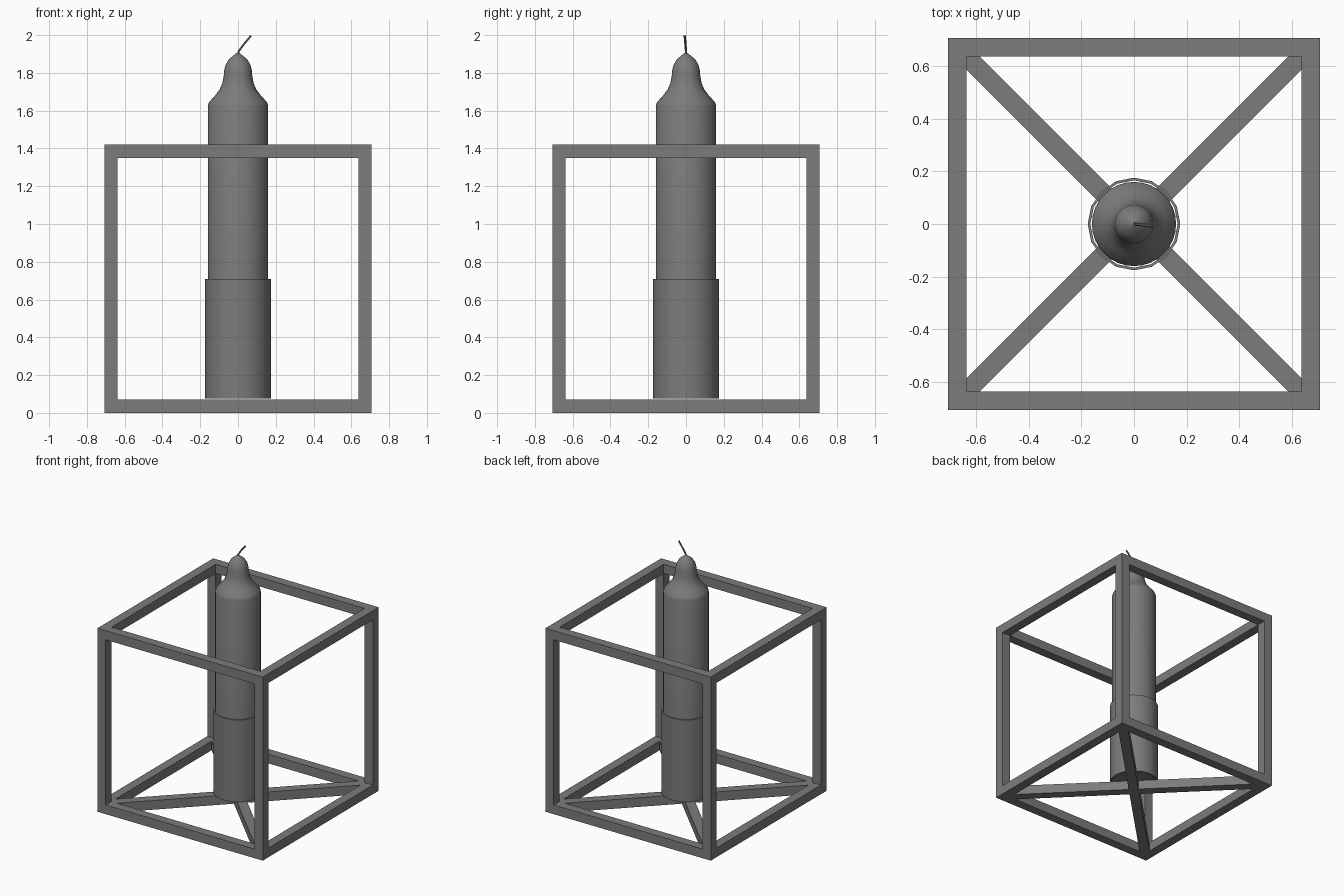
import bpy, bmesh, math
from mathutils import Matrix, Vector

cube = bpy.data.objects.get("Cube")
if cube:
    bpy.data.objects.remove(cube, do_unlink=True)

grey = bpy.data.materials.new("dark grey")
grey.use_nodes = True
colour = (0.2, 0.2, 0.2, 1)
grey.diffuse_color = colour
grey.node_tree.nodes["Principled BSDF"].inputs["Base Color"].default_value = colour

OUT, BAR = 0.708, 0.071      # half width and bar thickness of the frame
INN = OUT - BAR
TOP = 2 * OUT + 0.004


def finish(name, bm, smooth=None):
    bmesh.ops.recalc_face_normals(bm, faces=bm.faces)
    mesh = bpy.data.meshes.new(name)
    bm.to_mesh(mesh)
    bm.free()
    mesh.materials.append(grey)
    ob = bpy.data.objects.new(name, mesh)
    bpy.context.collection.objects.link(ob)
    if smooth:
        bpy.ops.object.select_all(action='DESELECT')
        ob.select_set(True)
        bpy.context.view_layer.objects.active = ob
        bpy.ops.object.shade_smooth_by_angle(angle=math.radians(smooth))
    return ob


def prism(bm, points, z0, z1):
    face = bm.faces.new([bm.verts.new((x, y, z0)) for x, y in points])
    made = bmesh.ops.extrude_face_region(bm, geom=[face], use_keep_orig=True)
    top = [g for g in made["geom"] if isinstance(g, bmesh.types.BMVert)]
    bmesh.ops.translate(bm, verts=top, vec=(0, 0, z1 - z0))


def lathe(name, profile, sides, smooth, closed=False):
    bm = bmesh.new()
    verts = [bm.verts.new((r, 0, z)) for r, z in profile]
    pairs = list(zip(verts, verts[1:]))
    if closed:
        pairs.append((verts[-1], verts[0]))
    edges = [bm.edges.new(p) for p in pairs]
    bmesh.ops.spin(bm, geom=verts + edges, cent=(0, 0, 0), axis=(0, 0, 1),
                   angle=2 * math.pi, steps=sides, use_duplicate=False)
    bmesh.ops.remove_doubles(bm, verts=bm.verts, dist=0.0005)
    return finish(name, bm, smooth)


def square_ring(name, z0, z1):
    bm = bmesh.new()
    rings = [[bm.verts.new((sx * h, sy * h, z))
              for sx, sy in ((-1, -1), (1, -1), (1, 1), (-1, 1))]
             for h, z in ((OUT, z0), (OUT, z1), (INN, z1), (INN, z0))]
    for k in range(4):
        a, b = rings[k], rings[(k + 1) % 4]
        for i in range(4):
            j = (i + 1) % 4
            bm.faces.new((a[i], a[j], b[j], b[i]))
    finish(name, bm)


# Open cube frame
square_ring("bottom_frame", 0, BAR)
square_ring("top_frame", TOP - BAR, TOP)
for side, sx in (("right", -1), ("left", 1)):
    for end, sy in (("front", -1), ("back", 1)):
        bm = bmesh.new()
        corners = [(sx * a, sy * b) for a, b in
                   ((INN, INN), (OUT, INN), (OUT, OUT), (INN, OUT))]
        prism(bm, corners, BAR, TOP - BAR)
        finish(f"{end}_{side}_post", bm)

# Diagonal floor cross, one arm outline turned four times
half = BAR / math.sqrt(2)
arm = [(half, 0), (INN, INN - half), (INN, INN), (INN - half, INN)]
outline = []
for q in range(4):
    turn = Matrix.Rotation(q * math.pi / 2, 2)
    outline += [tuple(turn @ Vector(p)) for p in arm]
bm = bmesh.new()
prism(bm, outline, 0, BAR)
finish("floor_cross", bm)

# Holder tube
lathe("holder_tube", [(0.176, 0.075), (0.176, 0.71), (0.166, 0.71), (0.166, 0.075)],
      16, 40, closed=True)

# Candle with a rounded shoulder and narrow tip
lathe("candle", [(0, 0.075), (0.16, 0.075), (0.16, 1.625), (0.153, 1.645),
                 (0.12, 1.682), (0.097, 1.712), (0.083, 1.745), (0.076, 1.78),
                 (0.073, 1.815), (0.066, 1.842), (0.05, 1.871), (0.025, 1.892),
                 (0.008, 1.905), (0, 1.908)], 32, 45)

# Bent wick, swept as a thin curve and turned into a mesh
curve = bpy.data.curves.new("wick", 'CURVE')
curve.dimensions = '3D'
curve.bevel_depth = 0.006
curve.bevel_resolution = 1
curve.use_fill_caps = True
path = curve.splines.new('POLY')
points = [(0, 0, 1.89), (0.004, 0, 1.915), (0.032, -0.003, 1.953), (0.068, -0.007, 1.996)]
path.points.add(len(points) - 1)
for p, co in zip(path.points, points):
    p.co = (*co, 1)
curve.materials.append(grey)
wick = bpy.data.objects.new("wick", curve)
bpy.context.collection.objects.link(wick)
bpy.ops.object.select_all(action='DESELECT')
wick.select_set(True)
bpy.context.view_layer.objects.active = wick
bpy.ops.object.convert(target='MESH')
bpy.ops.object.shade_smooth_by_angle(angle=math.radians(50))
